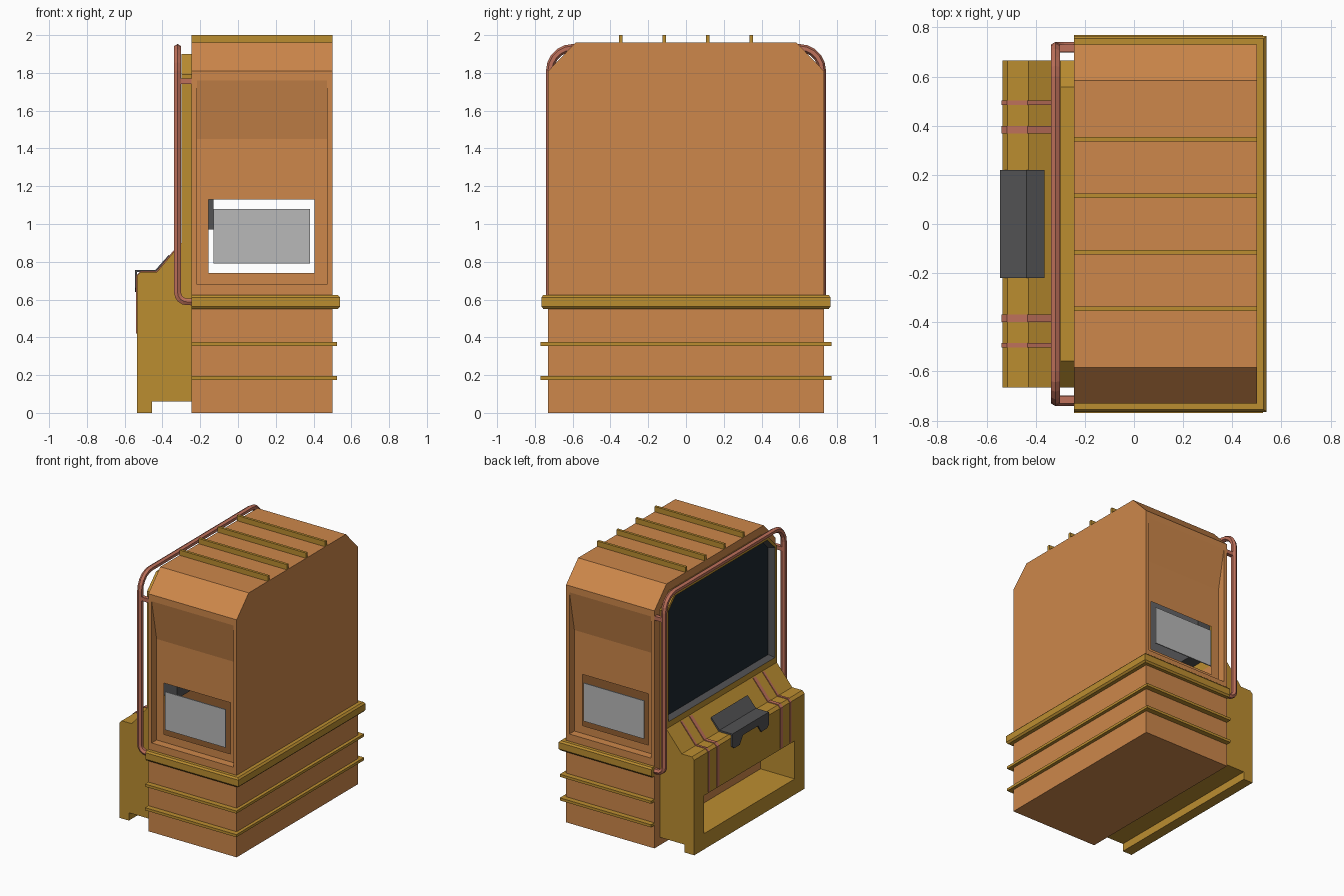
import bpy, bmesh, math

if "Cube" in bpy.data.objects:
    bpy.data.objects.remove(bpy.data.objects["Cube"])


def material(name, rgb):
    m = bpy.data.materials.new(name)
    m.diffuse_color = (*rgb, 1)
    m.use_nodes = True
    m.node_tree.nodes["Principled BSDF"].inputs["Base Color"].default_value = m.diffuse_color
    return m


ORANGE = material("orange_panel", (0.61, 0.243, 0.069))
OLIVE = material("olive_trim", (0.50, 0.268, 0.030))
COPPER = material("copper_pipe", (0.52, 0.165, 0.105))
DARK = material("dark_grey", (0.085, 0.085, 0.088))
SCREEN = material("screen_navy", (0.012, 0.020, 0.029))
GREY = material("light_grey", (0.48, 0.48, 0.48))


def finish(name, bm, *mats):
    bmesh.ops.remove_doubles(bm, verts=bm.verts, dist=1e-5)
    bmesh.ops.recalc_face_normals(bm, faces=bm.faces)
    me = bpy.data.meshes.new(name)
    bm.to_mesh(me)
    bm.free()
    for m in mats:
        me.materials.append(m)
    ob = bpy.data.objects.new(name, me)
    bpy.context.collection.objects.link(ob)
    return ob


def add_face(bm, pts, mat=0):
    f = bm.faces.new([bm.verts.new(p) for p in pts])
    f.material_index = mat


def bridge(bm, a, b, mat=0):
    """Quads between two closed loops of equal length."""
    n = len(a)
    for i in range(n):
        j = (i + 1) % n
        add_face(bm, [a[i], a[j], b[j], b[i]], mat)


def prism(name, pts, axis, a, b, mat):
    """Extrude a profile: (y,z) points along x, or (x,z) points along y."""
    put = (lambda p, t: (t, p[0], p[1])) if axis == "x" else (lambda p, t: (p[0], t, p[1]))
    bm = bmesh.new()
    la, lb = [put(p, a) for p in pts], [put(p, b) for p in pts]
    add_face(bm, la)
    add_face(bm, lb)
    bridge(bm, la, lb)
    return finish(name, bm, mat)


def box(name, x0, x1, y0, y1, z0, z1, mat):
    return prism(name, [(x0, z0), (x1, z0), (x1, z1), (x0, z1)], "y", y0, y1, mat)


X0, X1, Y = -0.245, 0.5, 0.73

# Cabinet shell: chamfered top, recessed side panels with a window hole
bm = bmesh.new()
outline = [(-Y, 0), (Y, 0), (Y, 1.81), (0.585, 1.96), (-0.585, 1.96), (-Y, 1.81)]
ends = [[(x, *p) for p in outline] for x in (X0, X1)]
for e in ends:
    add_face(bm, e)
for i in (0, 2, 3, 4):
    j = (i + 1) % 6
    add_face(bm, [ends[0][i], ends[0][j], ends[1][j], ends[1][i]])


def rect(x0, x1, z0, z1, y):
    return [(x0, y, z0), (x1, y, z0), (x1, y, z1), (x0, y, z1)]


for s in (-1, 1):
    loops = [rect(X0, X1, 0, 1.81, s * Y),
             rect(-0.217, 0.472, 0.68, 1.76, s * Y),
             rect(-0.217, 0.472, 0.68, 1.45, s * 0.67),
             rect(-0.155, 0.405, 0.74, 1.13, s * 0.67)]
    for a, b in zip(loops, loops[1:]):
        bridge(bm, a, b)
finish("cabinet_body", bm, ORANGE)

# Grey plates floating in the side windows
for s, side in ((-1, "front"), (1, "back")):
    box("window_plate_" + side, -0.13, 0.38, s * 0.69 - 0.004, s * 0.69 + 0.004, 0.79, 1.08, GREY)


# Trim bands wrapping three sides
def band(name, profile):
    bm = bmesh.new()
    rows = []
    for x, y, dx, dy in ((X0, -Y, 0, -1), (X1, -Y, 1, -1), (X1, Y, 1, 1), (X0, Y, 0, 1)):
        rows.append([(x + dx * ox, y + dy * oy, z) for ox, oy, z in profile])
    for a, b in zip(rows, rows[1:]):
        bridge(bm, a, b)
    add_face(bm, rows[0])
    add_face(bm, rows[-1])
    finish(name, bm, OLIVE)


band("waist_band", [(0, 0, 0.55), (0.028, 0.025, 0.55), (0.04, 0.035, 0.563),
                    (0.04, 0.035, 0.612), (0.028, 0.025, 0.625), (0, 0, 0.625)])
for i, z in enumerate((0.175, 0.355)):
    band("thin_band_%d" % i, [(0, 0, z), (0.025, 0.04, z), (0.025, 0.04, z + 0.02), (0, 0, z + 0.02)])

# Roof ribs
for i, y in enumerate((-0.345, -0.115, 0.115, 0.345)):
    box("roof_rib_%d" % i, X0, X1, y - 0.01, y + 0.01, 1.96, 2.0, OLIVE)

# Console with an open bin cut through it
console = prism("console", [(-0.535, 0), (-0.455, 0), (-0.455, 0.06), (-0.247, 0.06), (-0.247, 0.9),
                            (-0.3, 0.9), (-0.43, 0.745), (-0.515, 0.745), (-0.535, 0.725)],
                "y", -0.665, 0.665, OLIVE)
cutter = box("bin_cutter", -0.7, -0.1, -0.545, 0.545, 0.12, 0.41, OLIVE)
cutter.hide_render = True
mod = console.modifiers.new("bin", "BOOLEAN")
mod.operation, mod.solver, mod.object = "DIFFERENCE", "EXACT", cutter
bpy.context.view_layer.objects.active = console
bpy.ops.object.modifier_apply(modifier="bin")
bpy.data.objects.remove(cutter)

# Copper strips following the console profile
strip = [(-0.535, 0.42), (-0.535, 0.725), (-0.515, 0.745), (-0.43, 0.745), (-0.305, 0.894),
         (-0.309, 0.898), (-0.433, 0.75), (-0.517, 0.75), (-0.54, 0.727), (-0.54, 0.42)]
for s in (-1, 1):
    for y, w in ((0.383, 0.015), (0.493, 0.009)):
        prism("console_strip", strip, "y", s * y - w, s * y + w, COPPER)

# Dark control pad: folded plate and notched flap
prism("control_pad", [(-0.545, 0.745), (-0.545, 0.757), (-0.437, 0.757), (-0.365, 0.838),
                      (-0.365, 0.822), (-0.43, 0.745)], "y", -0.22, 0.22, DARK)
half = [(0.09, 0.7), (0.13, 0.64), (0.195, 0.64), (0.22, 0.66), (0.22, 0.745)]
prism("control_flap", half + [(-y, z) for y, z in reversed(half)], "x", -0.545, -0.535, DARK)


# Screen bezel with a dark recess and navy screen
def bezel_loop(x, w, z0, z1, c):
    return [(x, -w, z0), (x, w, z0), (x, w, z1 - c), (x, w - c, z1), (x, -w + c, z1), (x, -w, z1 - c)]


bm = bmesh.new()
back = bezel_loop(X0, 0.665, 0.9, 1.9, 0.108)
front = bezel_loop(-0.3, 0.665, 0.9, 1.9, 0.108)
lip = bezel_loop(-0.3, 0.642, 0.945, 1.875, 0.09)
inner = bezel_loop(-0.252, 0.63, 0.96, 1.862, 0.088)
bridge(bm, back, front)
bridge(bm, front, lip)
bridge(bm, lip, inner, 1)
add_face(bm, inner, 2)
add_face(bm, back)
finish("screen_bezel", bm, OLIVE, DARK, SCREEN)
box("screen_housing", -0.24, -0.13, -0.55, 0.55, 0.97, 1.8, DARK)

# Copper guard pipe: up one side, across the top, down the other
PX, PY, PZ = -0.32, 0.72, 1.932


def arc(c, r, a0, a1, n):
    return [(c[0] + r * math.cos(math.radians(a0 + (a1 - a0) * i / n)),
             c[1] + r * math.sin(math.radians(a0 + (a1 - a0) * i / n))) for i in range(n + 1)]


side = [(X0 + 0.01, PY, 0.588)]
side += [(x, PY, z) for x, z in arc((PX + 0.05, 0.638), 0.05, 270, 180, 4)]
side += [(PX, y, z) for y, z in arc((PY - 0.12, PZ - 0.12), 0.12, 0, 90, 5)]
path = side + [(x, -y, z) for x, y, z in reversed(side)]
curve = bpy.data.curves.new("guard_pipe", "CURVE")
curve.dimensions = "3D"
curve.bevel_depth = 0.021
curve.bevel_resolution = 1
curve.use_fill_caps = True
sp = curve.splines.new("POLY")
sp.points.add(len(path) - 1)
for p, co in zip(sp.points, path):
    p.co = (*co, 1)
sp.use_smooth = False
curve.materials.append(COPPER)
pipe = bpy.data.objects.new("guard_pipe", curve)
bpy.context.collection.objects.link(pipe)

# Short upper brackets tying the pipe to the cabinet
for s in (-1, 1):
    box("pipe_bracket", PX, X0, s * 0.715 - 0.015, s * 0.715 + 0.015, 1.74, 1.77, COPPER)
